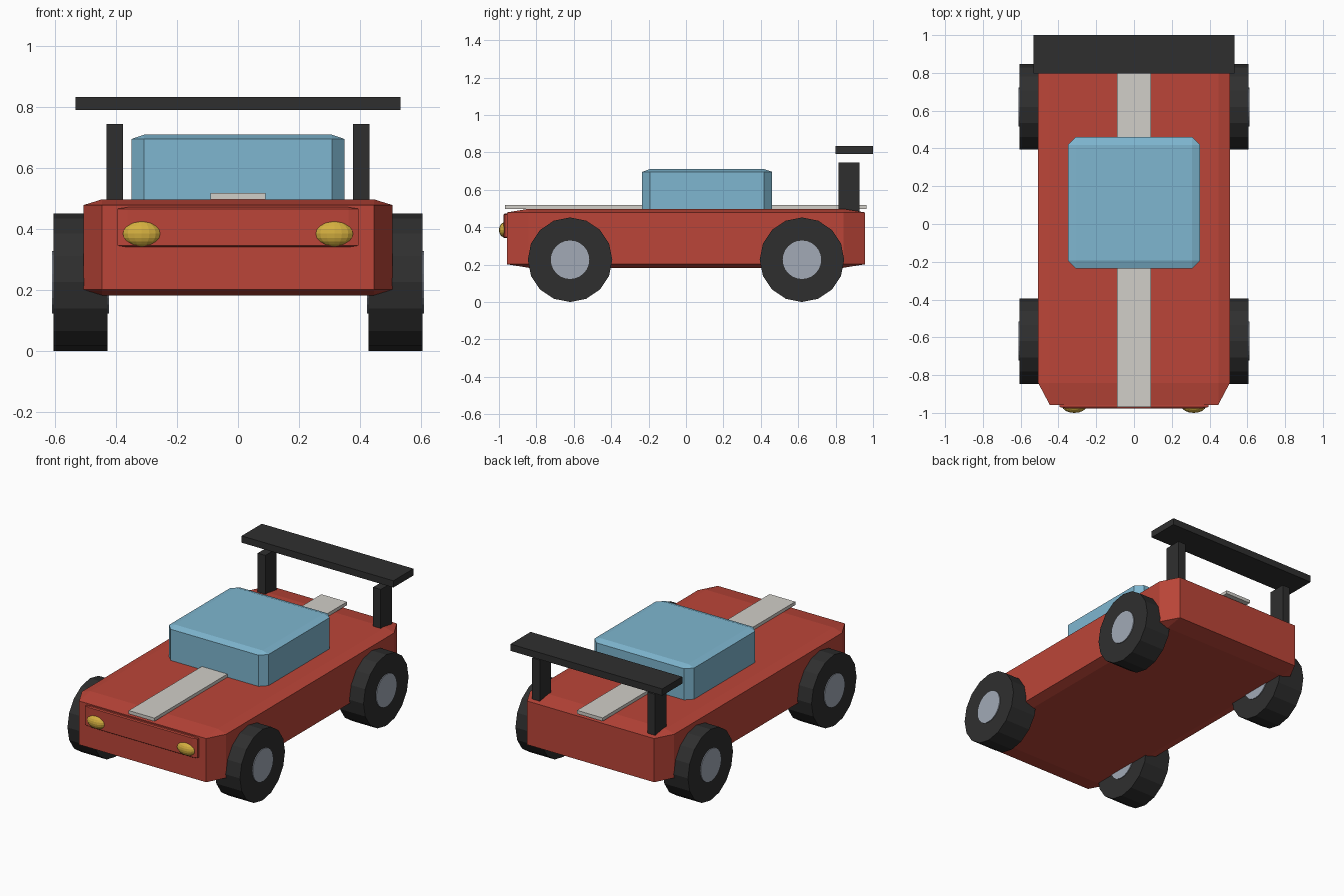
import bpy
import math

if "Cube" in bpy.data.objects:
    bpy.data.objects.remove(bpy.data.objects["Cube"])


def material(name, rgb):
    mat = bpy.data.materials.new(name)
    mat.use_nodes = True
    colour = (*rgb, 1.0)
    mat.diffuse_color = colour
    mat.node_tree.nodes["Principled BSDF"].inputs["Base Color"].default_value = colour
    return mat


red = material("red_paint", (0.5, 0.06, 0.04))
blue = material("blue_glass", (0.21, 0.47, 0.63))
black = material("black_rubber", (0.028, 0.028, 0.028))
grey = material("grey_metal", (0.36, 0.40, 0.47))
cream = material("cream_stripe", (0.64, 0.62, 0.58))
yellow = material("yellow_lamp", (0.66, 0.43, 0.05))


def finish(name, mat):
    obj = bpy.context.object
    obj.name = name
    obj.data.materials.append(mat)
    return obj


def box(name, mat, x, y, z, bevel=0.0):
    """Box from (min, max) spans; the bevel is a fraction of each half size."""
    spans = (x, y, z)
    bpy.ops.mesh.primitive_cube_add(size=2, location=[(a + b) / 2 for a, b in spans])
    obj = finish(name, mat)
    obj.scale = [(b - a) / 2 for a, b in spans]
    if bevel:
        mod = obj.modifiers.new("Chamfer", "BEVEL")
        mod.width = bevel
        mod.segments = 1
    return obj


def disc(name, mat, sides, radius, width, location):
    """Cylinder lying along the x axis."""
    bpy.ops.mesh.primitive_cylinder_add(
        vertices=sides, radius=radius, depth=width,
        location=location, rotation=(0, math.pi / 2, 0))
    return finish(name, mat)


# Bodywork
box("body", red, (-0.507, 0.507), (-0.957, 0.957), (0.183, 0.498), 0.12)
box("cabin", blue, (-0.35, 0.35), (-0.235, 0.46), (0.475, 0.71), 0.12)
box("nose_panel", red, (-0.395, 0.395), (-0.976, -0.80), (0.341, 0.472), 0.08)
box("stripe", cream, (-0.09, 0.09), (-0.968, 0.965), (0.497, 0.518))

# Rear wing
box("wing", black, (-0.533, 0.533), (0.798, 1.0), (0.791, 0.834))

for side, sx in (("left", 1), ("right", -1)):
    post_x = sorted((sx * 0.378, sx * 0.432))
    box(side + "_wing_post", black, post_x, (0.815, 0.927), (0.48, 0.745))

    # Headlights
    bpy.ops.mesh.primitive_uv_sphere_add(
        segments=16, ring_count=10, radius=1, location=(sx * 0.316, -0.963, 0.385))
    finish(side + "_headlight", yellow).scale = (0.065, 0.037, 0.043)

    # Wheels with hubs standing slightly proud
    for end, y in (("front", -0.62), ("rear", 0.62)):
        centre = (sx * 0.517, y, 0.226)
        disc(f"{end}_{side}_tyre", black, 16, 0.226, 0.178, centre)
        disc(f"{end}_{side}_hub", grey, 24, 0.103, 0.188, centre)
